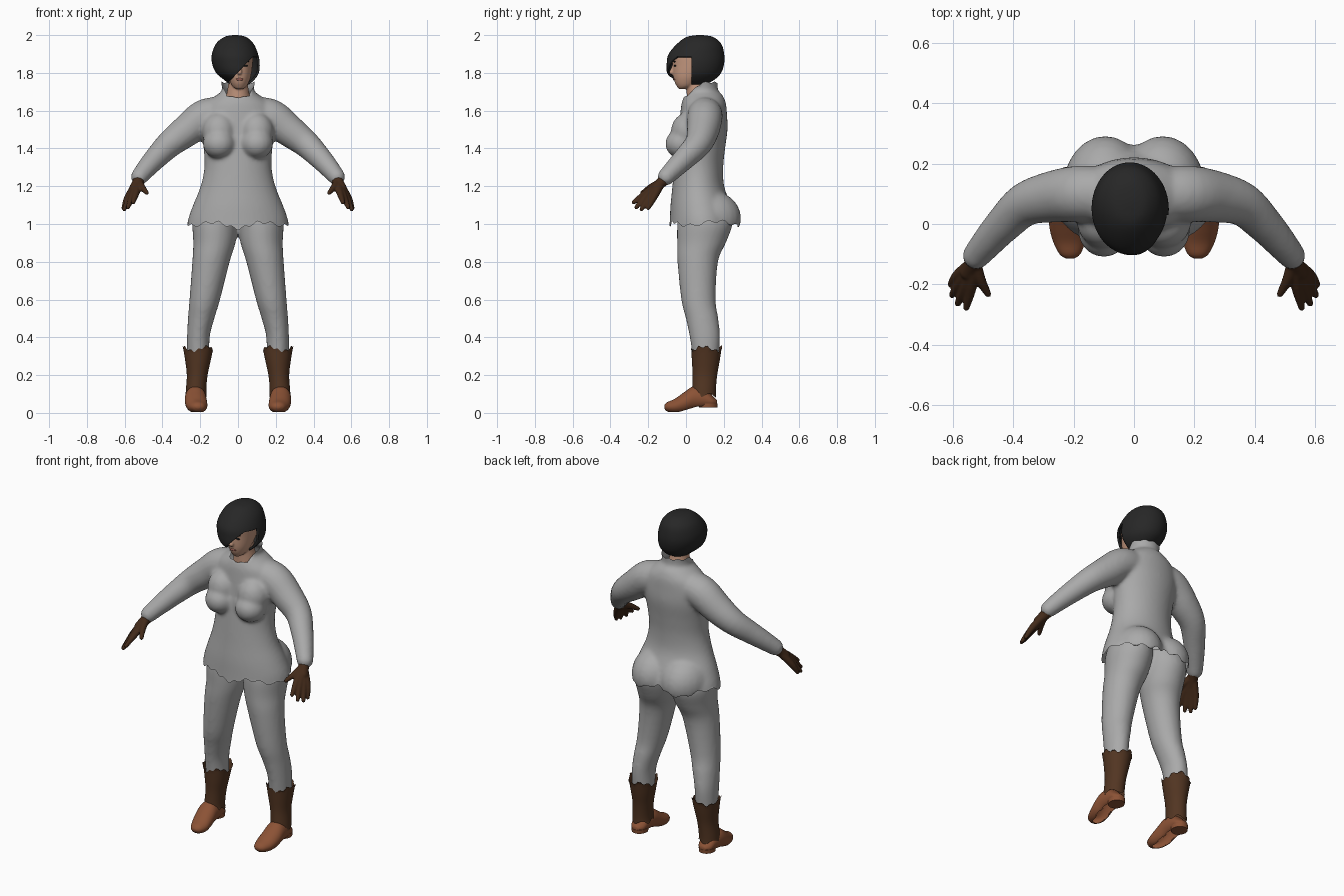
import bpy, bmesh, math
from mathutils import Vector, Matrix

if "Cube" in bpy.data.objects:
    bpy.data.objects.remove(bpy.data.objects["Cube"])


def material(name, rgb):
    m = bpy.data.materials.new(name)
    m.use_nodes = True
    m.diffuse_color = (*rgb, 1)
    bsdf = m.node_tree.nodes["Principled BSDF"]
    bsdf.inputs["Base Color"].default_value = (*rgb, 1)
    bsdf.inputs["Roughness"].default_value = 0.8
    return m


CLOTH = material("grey cloth", (0.40, 0.40, 0.40))
HAIR = material("black hair", (0.02, 0.02, 0.02))
SKIN = material("skin", (0.55, 0.31, 0.21))
LIPS = material("lips", (0.36, 0.13, 0.10))
SHAFT = material("dark brown leather", (0.085, 0.036, 0.016))
SHOE = material("tan leather", (0.26, 0.085, 0.036))
GLOVE = material("glove leather", (0.055, 0.023, 0.010))


def smooth_path(rows, steps):
    """Catmull-Rom interpolation of number tuples."""
    out = []
    for i in range(len(rows) - 1):
        p = [Vector(rows[min(max(i + k, 0), len(rows) - 1)]) for k in (-1, 0, 1, 2)]
        for s in range(steps):
            t = s / steps
            out.append(p[1] + 0.5 * t * ((p[2] - p[0])
                       + t * (2 * p[0] - 5 * p[1] + 4 * p[2] - p[3])
                       + t * t * (3 * (p[1] - p[2]) + p[3] - p[0])))
    return out + [Vector(rows[-1])]


def loft(bm, rows, axis="Z", side=1, n=40, steps=4):
    """Skin ellipses (x, y, z, radius_a, radius_b) along Z, Y or the path itself."""
    pts = smooth_path(rows, steps)
    rings = []
    for i, p in enumerate(pts):
        c = Vector(p[:3])
        if axis == "Z":
            u, v = Vector((1, 0, 0)), Vector((0, 1, 0))
        elif axis == "Y":
            u, v = Vector((1, 0, 0)), Vector((0, 0, 1))
        else:
            a, b = pts[max(i - 1, 0)], pts[min(i + 1, len(pts) - 1)]
            q = Vector((b - a)[:3]).to_track_quat("Z", "Y")
            u, v = q @ Vector((1, 0, 0)), q @ Vector((0, 1, 0))
        ring = []
        for k in range(n):
            w = math.tau * k / n
            co = c + u * (p[3] * math.cos(w)) + v * (p[4] * math.sin(w))
            ring.append(bm.verts.new((co.x * side, co.y, co.z)))
        rings.append(ring)
    for r, s in zip(rings, rings[1:]):
        for k in range(n):
            j = (k + 1) % n
            bm.faces.new((r[k], r[j], s[j], s[k]))
    bm.faces.new(rings[0])
    bm.faces.new(rings[-1])


def blob(bm, centre, radii):
    m = Matrix.Translation(centre) @ Matrix.Diagonal((*radii, 1))
    bmesh.ops.create_uvsphere(bm, u_segments=24, v_segments=14, radius=1, matrix=m)


def tube(bm, pts, side=1):
    """Round tube through (x, y, z, radius) with a rounded tip."""
    loft(bm, [(*p, p[3]) for p in pts], None, side, 20)
    x, y, z, r = pts[-1]
    blob(bm, (x * side, y, z), (r, r, r))


def finish(bm, name, mat, fuse=0, trim=None, thick=0):
    """Make the object, optionally fused into one skin and trimmed to soft edges."""
    bmesh.ops.recalc_face_normals(bm, faces=bm.faces)
    me = bpy.data.meshes.new(name)
    bm.to_mesh(me)
    bm.free()
    ob = bpy.data.objects.new(name, me)
    bpy.context.collection.objects.link(ob)
    if fuse:
        mod = ob.modifiers.new("fuse", "REMESH")
        mod.mode, mod.voxel_size = "VOXEL", fuse
        mod = ob.modifiers.new("soften", "SMOOTH")
        mod.factor, mod.iterations = 0.5, 7
        deps = bpy.context.evaluated_depsgraph_get()
        new = bpy.data.meshes.new_from_object(ob.evaluated_get(deps))
        ob.modifiers.clear()
        ob.data = new
        new.name = name
    if trim:
        bm = bmesh.new()
        bm.from_mesh(ob.data)
        cut = set()
        for v in bm.verts:
            lo, hi = trim(v.co)
            if not lo < v.co.z < hi:
                v.co.z = min(max(v.co.z, lo), hi)
                cut.add(v)
        bmesh.ops.delete(bm, geom=[f for f in bm.faces if all(v in cut for v in f.verts)],
                         context="FACES")
        bm.to_mesh(ob.data)
        bm.free()
    if thick:
        mod = ob.modifiers.new("thickness", "SOLIDIFY")
        mod.thickness, mod.offset = thick, -1
    ob.data.materials.clear()
    ob.data.materials.append(mat)
    bpy.ops.object.select_all(action="DESELECT")
    ob.select_set(True)
    bpy.context.view_layer.objects.active = ob
    bpy.ops.object.shade_smooth_by_angle(angle=math.radians(50))
    return ob


SIDES = (("left", 1), ("right", -1))

# Shirt: torso, bust, seat and sleeves fused together
bm = bmesh.new()
loft(bm, [(0, .088, .94, .27, .178), (0, .088, 1.02, .265, .174), (0, .078, 1.10, .238, .16),
          (0, .065, 1.20, .198, .137), (0, .067, 1.30, .178, .130), (0, .077, 1.40, .182, .130),
          (0, .090, 1.50, .195, .130), (0, .093, 1.58, .20, .124), (0, .094, 1.64, .17, .117),
          (0, .092, 1.685, .11, .100), (0, .083, 1.71, .085, .086), (0, .08, 1.78, .094, .09)])
for _, s in SIDES:
    blob(bm, (s * .10, -.02, 1.425), (.086, .09, .08))
    blob(bm, (s * .10, .01, 1.49), (.09, .09, .10))
    blob(bm, (s * .095, .12, 1.03), (.14, .172, .15))
    tube(bm, [(.10, .10, 1.585, .09), (.18, .10, 1.565, .094), (.27, .09, 1.495, .086),
              (.36, .065, 1.425, .073), (.43, .0, 1.355, .062), (.48, -.055, 1.30, .054),
              (.522, -.105, 1.25, .046)], s)


def shirt_edges(co):
    a = math.atan2(co.y - .09, co.x)
    hem = 1.003 + .012 * math.sin(5 * a) + .008 * math.sin(17 * a) - .015 * max(0, -math.sin(a)) ** 4
    t = min(max((co.y + .005) / .09, 0), 1)
    if abs(co.x) > .3:
        return 0, 3
    return hem, 1.672 + .078 * t + .004 * math.sin(9 * a)


finish(bm, "shirt", CLOTH, .011, shirt_edges)

# Trousers
bm = bmesh.new()
for _, s in SIDES:
    loft(bm, [(.21, .105, .28, .06, .068), (.21, .10, .40, .06, .08), (.195, .085, .50, .07, .086),
              (.176, .066, .60, .081, .091), (.143, .062, .80, .099, .107),
              (.125, .082, .90, .112, .129), (.12, .10, 1.0, .121, .146),
              (.11, .10, 1.08, .115, .13)], side=s)
finish(bm, "trousers", CLOTH, .011)

for label, s in SIDES:
    # Boot shaft with a ragged top and ankle edge
    bm = bmesh.new()
    loft(bm, [(.222, .093, .06, .058, .066), (.222, .095, .12, .054, .063), (.216, .10, .20, .055, .065),
              (.212, .105, .28, .068, .074), (.21, .11, .38, .087, .084)], side=s, n=56, steps=6)

    def ragged(co):
        a = math.atan2(co.y - .1, co.x * s - .21)
        return .092 + .01 * math.sin(4 * a), .34 + .012 * math.sin(3 * a + 2) + .007 * math.sin(11 * a)

    finish(bm, label + "_boot_shaft", SHAFT, 0, ragged)

    # Boot foot: tip to heel, flattened underneath
    bm = bmesh.new()
    loft(bm, [(.212, -.115, .032, .012, .008), (.212, -.10, .032, .034, .024), (.215, -.06, .036, .052, .038),
              (.222, -.01, .055, .058, .054), (.225, .04, .078, .056, .062), (.225, .10, .074, .050, .052),
              (.225, .14, .060, .042, .030), (.225, .165, .055, .018, .012)], "Y", s)
    finish(bm, label + "_boot_foot", SHOE, 0,
           lambda co: (.004 + .03 * min(max((co.y + .04) / .1, 0), 1), 1))
    bm = bmesh.new()
    loft(bm, [(.225, .118, .028, .044, .048), (.225, .118, .05, .046, .05)], side=s, steps=1)
    finish(bm, label + "_boot_heel", SHOE)

    # Glove: fingers running back to the wrist, fused
    bm = bmesh.new()
    wrist = (.528, -.125, 1.225, .03)
    tube(bm, [(.512, -.092, 1.255, .039), (.522, -.108, 1.24, .036), wrist, (.55, -.16, 1.19, .026)], s)
    for knuckle, tip in (((.538, -.205, 1.17), (.555, -.277, 1.115)),
                         ((.556, -.205, 1.155), (.583, -.263, 1.088)),
                         ((.572, -.19, 1.145), (.602, -.235, 1.078)),
                         ((.583, -.17, 1.142), (.606, -.20, 1.084))):
        tube(bm, [(*wrist[:3], .022), (*knuckle, .019), (*tip, .0115)], s)
    tube(bm, [(*wrist[:3], .022), (.508, -.185, 1.195, .018), (.483, -.232, 1.165, .0115)], s)
    finish(bm, label + "_glove", GLOVE, .005)

# Head and neck
CX = .008
bm = bmesh.new()
loft(bm, [(CX, -.02, 1.715, .018, .018), (CX, -.005, 1.728, .036, .043), (CX, .006, 1.75, .049, .066),
          (CX, .02, 1.785, .061, .088), (CX, .04, 1.84, .069, .110), (CX, .05, 1.90, .071, .120),
          (CX, .055, 1.945, .055, .09), (CX, .055, 1.96, .02, .03)])
loft(bm, [(0, .075, 1.62, .075, .07), (0, .068, 1.68, .062, .064), (0, .06, 1.74, .052, .058),
          (0, .06, 1.80, .05, .055)])
tube(bm, [(CX, -.058, 1.855, .008), (CX, -.068, 1.83, .009), (CX, -.077, 1.803, .013)])
finish(bm, "head", SKIN, .005)

# Lips, eyes and brows
bm = bmesh.new()
blob(bm, (CX, -.061, 1.766), (.021, .008, .007))
finish(bm, "lips", LIPS)
bm = bmesh.new()
for _, s in SIDES:
    blob(bm, (CX + s * .031, -.058, 1.838), (.013, .006, .005))
    blob(bm, (CX + s * .033, -.06, 1.860), (.018, .006, .004))
finish(bm, "eyes_and_brows", HAIR)

# Hair: a bob with a diagonal fringe over one eye
bm = bmesh.new()
loft(bm, [(-.015, .075, 2.0, .012, .015), (-.015, .073, 1.99, .058, .07), (-.017, .07, 1.955, .099, .116),
          (-.016, .055, 1.90, .122, .147), (-.011, .05, 1.85, .126, .152), (-.003, .043, 1.80, .113, .143),
          (.006, .04, 1.765, .082, .112), (.008, .045, 1.738, .05, .06)], n=64, steps=5)
slope, eye_x, eye_z = 1.05, .078, 1.885
for co, no in (((eye_x, 0, eye_z), (-slope, 0, 1)), ((0, .03, 0), (0, 1, 0)),
               ((eye_x, 0, eye_z), (0, 0, 1))):
    bmesh.ops.bisect_plane(bm, geom=bm.verts[:] + bm.edges[:] + bm.faces[:],
                           plane_co=co, plane_no=no, dist=1e-5)


def is_face_opening(f):
    c = f.calc_center_median()
    under = c.z < eye_z + slope * (min(c.x, eye_x) - eye_x)
    return len(f.verts) > 30 or (c.y < .03 and under)


bmesh.ops.delete(bm, geom=[f for f in bm.faces if is_face_opening(f) and f.calc_center_median().z < 1.95],
                 context="FACES")
finish(bm, "hair", HAIR, thick=.012)
